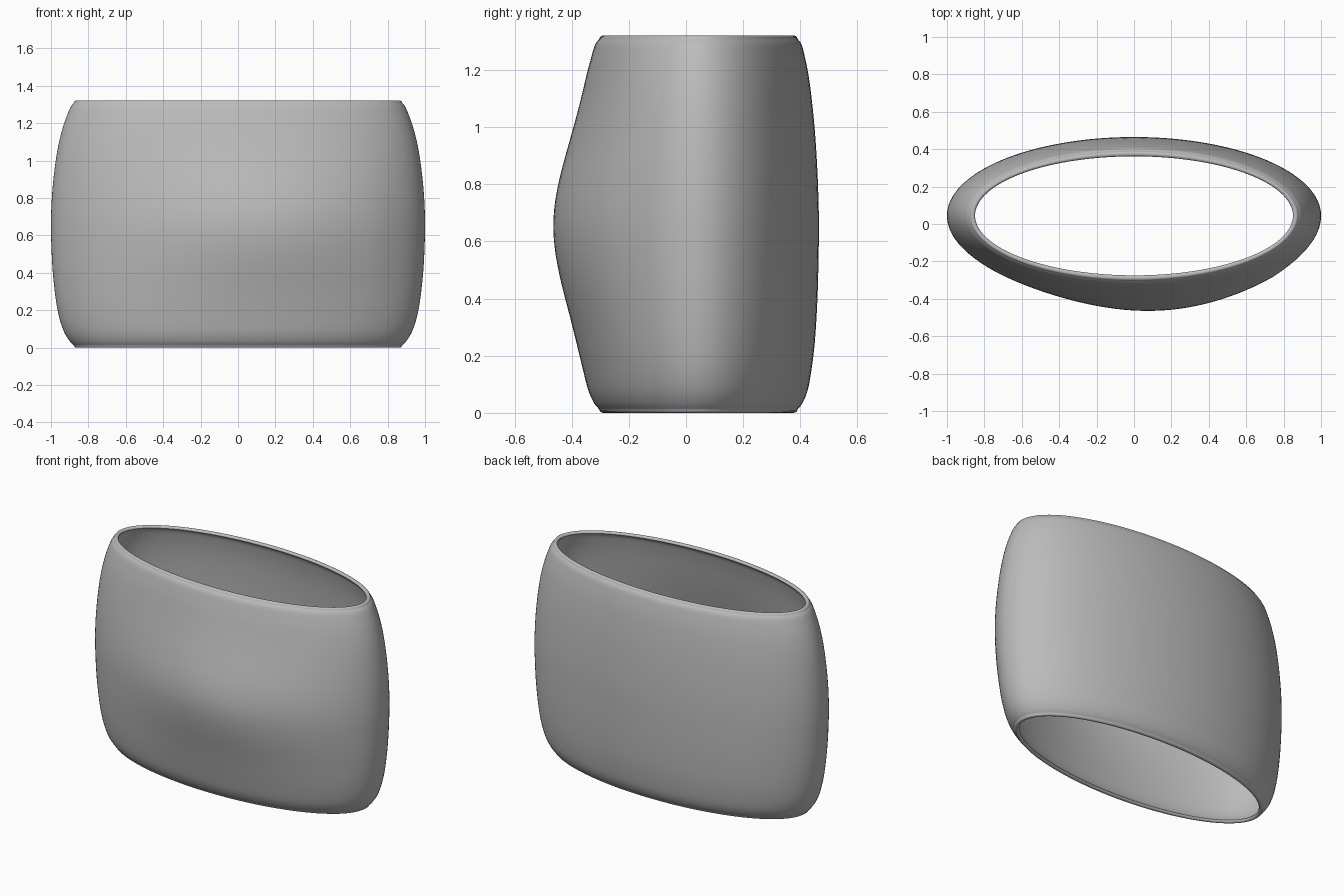
import bpy
import bmesh
import math

if "Cube" in bpy.data.objects:
    bpy.data.objects.remove(bpy.data.objects["Cube"])

SEGMENTS = 128
CENTRE_Y = 0.045
HEIGHT = 1.32
WALL = 0.035

# Height, half width and half depth of the tube, from lower to upper rim
PROFILE = [
    (0.012, 0.878, 0.345), (0.035, 0.900, 0.363), (0.08, 0.928, 0.381),
    (0.15, 0.953, 0.394), (0.25, 0.973, 0.406), (0.40, 0.990, 0.415),
    (0.55, 0.998, 0.419), (0.68, 1.000, 0.420), (0.82, 0.994, 0.416),
    (0.96, 0.980, 0.408), (1.08, 0.961, 0.397), (1.18, 0.936, 0.384),
    (1.25, 0.911, 0.370), (1.29, 0.893, 0.359), (1.309, 0.878, 0.345),
]


def spline(points, steps):
    """Catmull-Rom curve through the profile points."""
    out = []
    for i in range(len(points) - 1):
        p0, p1 = points[max(i - 1, 0)], points[i]
        p2, p3 = points[i + 1], points[min(i + 2, len(points) - 1)]
        for s in range(steps):
            t = s / steps
            out.append(tuple(
                0.5 * (2 * b + (c - a) * t + (2 * a - 5 * b + 4 * c - d) * t * t
                       + (3 * b - a - 3 * c + d) * t ** 3)
                for a, b, c, d in zip(p0, p1, p2, p3)))
    out.append(points[-1])
    return out


def front_bulge(x, z):
    """Soft swelling of the front wall, slightly right of the middle."""
    return 0.092 * math.exp(-((x - 0.16) / 0.5) ** 2 / 2 - ((z - 0.655) / 0.25) ** 2 / 2)


# Closed wall section: outer wall, rounded upper rim, inner wall, rounded lower rim
outer = spline(PROFILE, 4)
inner = [(z, a - WALL * (0.8 + 0.2 * math.sin(math.pi * z / HEIGHT)),
          b - WALL * (0.8 + 0.2 * math.sin(math.pi * z / HEIGHT)))
         for z, a, b in reversed(outer)]


def rim(start, end, direction):
    """Half-round lip joining the two walls."""
    return [tuple((p + q) / 2 + (p - q) / 2 * math.cos(t * math.pi / 8)
                  + (direction * 0.012 * math.sin(t * math.pi / 8) if k == 0 else 0)
                  for k, (p, q) in enumerate(zip(start, end))) for t in range(1, 8)]


section = (outer + rim(outer[-1], inner[0], 1)
           + inner + rim(inner[-1], outer[0], -1))

# Sweep the section around the oval
bm = bmesh.new()
rings = []
for z, a, b in section:
    ring = []
    for i in range(SEGMENTS):
        angle = 2 * math.pi * i / SEGMENTS
        x, y = a * math.cos(angle), b * math.sin(angle)
        if y < 0:
            y -= front_bulge(x, z) * min(1, -math.sin(angle) * 1.5)
        ring.append(bm.verts.new((x, y + CENTRE_Y, z)))
    rings.append(ring)
for r, ring in enumerate(rings):
    above = rings[(r + 1) % len(rings)]
    for i in range(SEGMENTS):
        j = (i + 1) % SEGMENTS
        bm.faces.new((ring[i], ring[j], above[j], above[i]))
bmesh.ops.recalc_face_normals(bm, faces=bm.faces)

mesh = bpy.data.meshes.new("oval_sleeve")
bm.to_mesh(mesh)
bm.free()
sleeve = bpy.data.objects.new("oval_sleeve", mesh)
bpy.context.collection.objects.link(sleeve)

# Plain grey finish
grey = bpy.data.materials.new("mid_grey")
grey.diffuse_color = (0.5, 0.5, 0.5, 1)
grey.use_nodes = True
grey.node_tree.nodes["Principled BSDF"].inputs["Base Color"].default_value = grey.diffuse_color
mesh.materials.append(grey)

bpy.context.view_layer.objects.active = sleeve
sleeve.select_set(True)
bpy.ops.object.shade_smooth_by_angle(angle=math.radians(40))
